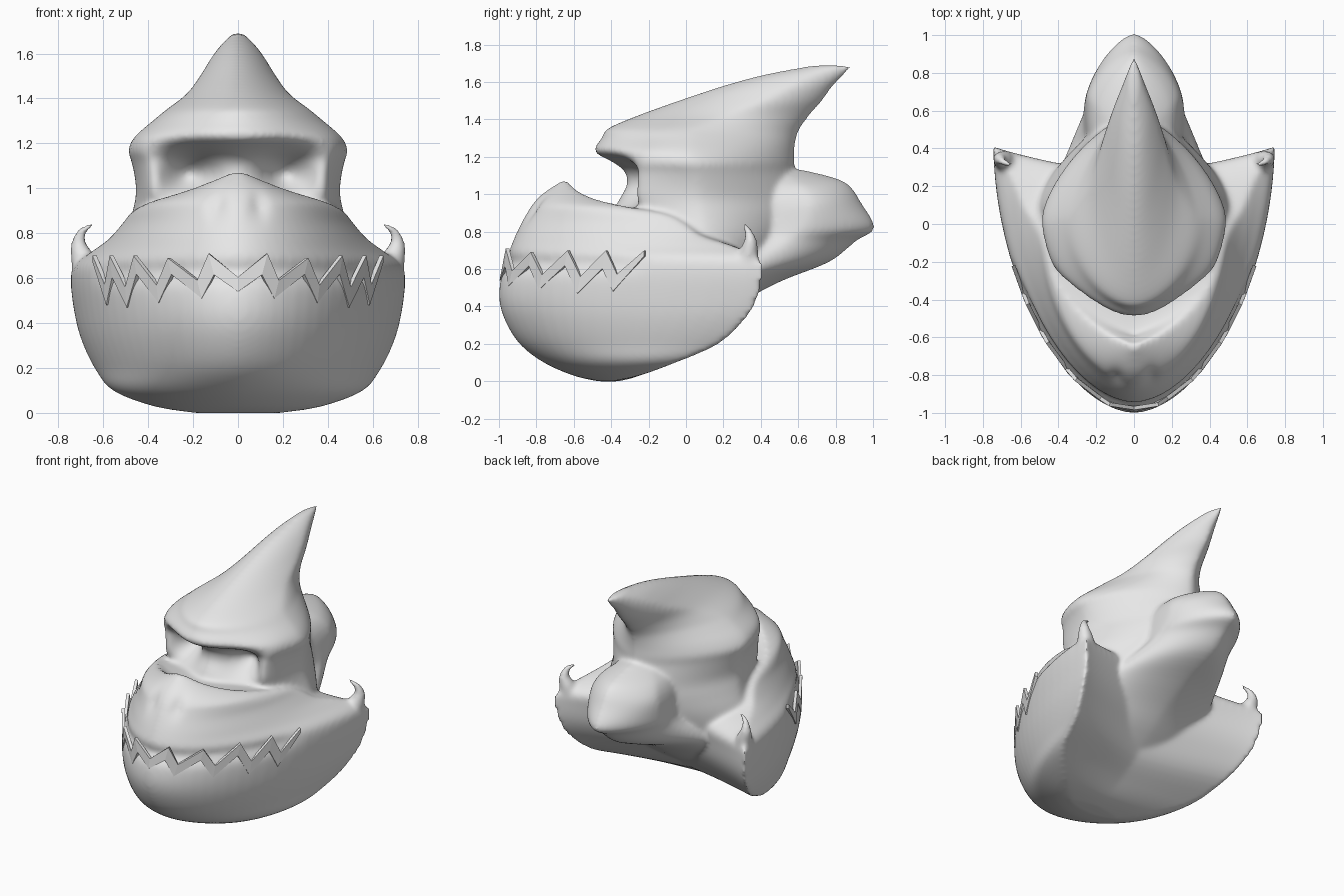
import bpy, bmesh, math
from mathutils import Vector

cube = bpy.data.objects.get("Cube")
if cube:
    bpy.data.objects.remove(cube, do_unlink=True)

grey = bpy.data.materials.new("plain_grey")
grey.use_nodes = True
colour = (0.8, 0.8, 0.8, 1)
grey.diffuse_color = colour
grey.node_tree.nodes["Principled BSDF"].inputs["Base Color"].default_value = colour


def spline(rows, steps=4):
    """Smooth interpolation through rows of numbers."""
    out = []
    for i in range(len(rows) - 1):
        a, b = rows[max(i - 1, 0)], rows[i]
        c, d = rows[i + 1], rows[min(i + 2, len(rows) - 1)]
        for s in range(steps):
            t = s / steps
            out.append([q + t / 2 * (r - p + t * (2 * p - 5 * q + 4 * r - u + t * (3 * (q - r) + u - p)))
                        for p, q, r, u in zip(a, b, c, d)])
    return out + [list(rows[-1])]


def outline(front, width, side, back, e_front, e_back, n=20):
    """Half outline from the front point, round the side, to the back point."""
    pts = []
    for end, e, order in ((front, e_front, range(n + 1)), (back, e_back, range(n - 1, -1, -1))):
        for i in order:
            a = math.pi / 2 * i / n
            c = max(math.cos(a), 0) ** (2 / e)
            pts.append((width * math.sin(a) ** (2 / e), side + (end - side) * c))
    return pts


def skin(bm, rings):
    loops = [[bm.verts.new(p) for p in ring] for ring in rings]
    for lo, hi in zip(loops, loops[1:]):
        for i in range(len(lo)):
            j = (i + 1) % len(lo)
            bm.faces.new((lo[i], lo[j], hi[j], hi[i]))
    bm.faces.new(loops[0][::-1])
    bm.faces.new(loops[-1])


def loft(bm, rows, e_front, e_back, shape=None):
    """Stack mirrored outlines; each row is height, front, width, side, back."""
    rings = []
    for z, front, width, side, back in spline(rows):
        half = outline(front, width, side, back, e_front, e_back)
        ring = half + [(-x, y) for x, y in half[-2:0:-1]]
        pts = [Vector((x, y, z)) for x, y in ring]
        rings.append([shape(p) for p in pts] if shape else pts)
    skin(bm, rings)


def bump(value, centre, spread):
    return math.exp(-((value - centre) / spread) ** 2)


def shape_jaw(p):
    # recessed mouth and two nostril dents
    if p.y < -0.2:
        inset = 0.035 * bump(p.z, 0.63, 0.04) * min(1, (-0.2 - p.y) * 5)
        p.x *= 1 - inset
        p.y *= 1 - inset
        if p.y < -0.6:
            p.y += 0.03 * bump(abs(p.x), 0.09, 0.03) * bump(p.z, 0.92, 0.06)
    return p


def shape_skull(p):
    # eye sockets between the nose bridge and the smooth outer rims
    if p.y < 0.06:
        x, level = abs(p.x), bump(p.z, 1.06, 0.1)
        rim = min(1, (0.06 - p.y) * 5) * bump(x, 0.42, 0.1) * bump(p.z, 1.04, 0.14)
        p.y += 0.14 * bump(x, 0.2, 0.1) * level - 0.17 * rim
    return p


bm = bmesh.new()

# jaw, cheeks and snout
jaw = [(0.0, -0.47, 0.2, -0.4, -0.36), (0.03, -0.6, 0.38, -0.25, -0.25),
       (0.1, -0.76, 0.56, -0.05, -0.13), (0.2, -0.89, 0.64, 0.18, 0.02),
       (0.33, -0.97, 0.7, 0.32, 0.12), (0.45, -1, 0.73, 0.39, 0.19),
       (0.58, -0.985, 0.745, 0.41, 0.23), (0.66, -0.96, 0.73, 0.39, 0.26),
       (0.72, -0.937, 0.65, 0.26, 0.28), (0.78, -0.912, 0.57, 0.07, 0.3),
       (0.85, -0.878, 0.51, -0.03, 0.3), (0.9, -0.85, 0.47, -0.14, 0.1),
       (0.94, -0.825, 0.39, -0.34, -0.52), (1, -0.77, 0.2, -0.54, -0.6),
       (1.075, -0.66, 0.02, -0.63, -0.64)]
loft(bm, jaw, 1.82, 1.12, shape_jaw)

# skull with brow and swept-back horn
skull = [(0.55, -0.5, 0.55, 0.08, 0.48), (0.75, -0.45, 0.515, 0.09, 0.58),
         (0.88, -0.4, 0.475, 0.08, 0.62),
         (0.97, -0.36, 0.455, 0.06, 0.62), (1.05, -0.32, 0.46, 0.06, 0.6),
         (1.12, -0.33, 0.475, 0.05, 0.58), (1.17, -0.39, 0.49, 0.03, 0.58),
         (1.23, -0.49, 0.46, 0.01, 0.58), (1.3, -0.45, 0.38, 0.02, 0.59),
         (1.35, -0.42, 0.32, 0.04, 0.61), (1.42, -0.26, 0.23, 0.2, 0.66),
         (1.5, -0.04, 0.17, 0.4, 0.73), (1.58, 0.2, 0.12, 0.55, 0.79),
         (1.64, 0.42, 0.075, 0.65, 0.85), (1.69, 0.68, 0.025, 0.8, 0.89)]
loft(bm, skull, 1.8, 1.45, shape_skull)

# broad neck flowing up into the rounded lobe behind the skull
lobe = [(0.2, -0.3, 0.52, -0.15, 0.0), (0.32, -0.1, 0.53, -0.02, 0.17), (0.44, 0, 0.5, 0.05, 0.33),
        (0.54, 0, 0.45, 0.15, 0.52), (0.64, 0, 0.36, 0.33, 0.77),
        (0.75, 0, 0.28, 0.52, 0.91), (0.82, 0, 0.265, 0.62, 1.01), (0.95, 0, 0.25, 0.66, 0.94),
        (1.03, 0, 0.21, 0.62, 0.89), (1.08, 0.1, 0.15, 0.56, 0.82), (1.13, 0.2, 0.07, 0.45, 0.63)]
loft(bm, lobe, 2, 1.5)

# curled hooks on the cheek corners: x, y, z, radius
hook = [(0.67, 0.32, 0.58, 0.06), (0.69, 0.335, 0.68, 0.055), (0.71, 0.345, 0.75, 0.036),
        (0.695, 0.33, 0.805, 0.022), (0.645, 0.31, 0.84, 0.012)]
for sign in (1, -1):
    path = spline(hook, 5)
    rings = []
    for i, (x, y, z, r) in enumerate(path):
        before, after = path[max(i - 1, 0)], path[min(i + 1, len(path) - 1)]
        along = (Vector(after[:3]) - Vector(before[:3])).normalized()
        u = along.cross(Vector((0, 1, 0))).normalized()
        v = along.cross(u)
        ring = []
        for k in range(12):
            a = math.tau * k / 12
            p = Vector((x, y, z)) + r * (math.cos(a) * u + math.sin(a) * v)
            ring.append((sign * p.x, p.y, p.z))
        rings.append(ring)
    skin(bm, rings)

bmesh.ops.recalc_face_normals(bm, faces=bm.faces)
mesh = bpy.data.meshes.new("head")
bm.to_mesh(mesh)
bm.free()
mesh.materials.append(grey)
head = bpy.data.objects.new("head", mesh)
bpy.context.collection.objects.link(head)

# fuse the parts into one sculpted skin
fuse = head.modifiers.new("fuse", 'REMESH')
fuse.mode = 'VOXEL'
fuse.voxel_size = 0.014
fuse.use_smooth_shade = True
soften = head.modifiers.new("soften", 'SMOOTH')
soften.factor = 0.5
soften.iterations = 12

# zigzag teeth ribbon wrapped round the mouth: x, z
zigzag = [(0, 0.54), (0.13, 0.71), (0.16, 0.51), (0.31, 0.69), (0.35, 0.49),
          (0.46, 0.7), (0.49, 0.47), (0.565, 0.7), (0.58, 0.48), (0.64, 0.7)]
zigzag = [(-x, z) for x, z in zigzag[:0:-1]] + zigzag
path = []
for x, z in zigzag:
    y = 0.4 - 1.385 * (1 - (abs(x) / 0.74) ** 1.82) ** (1 / 1.82)
    path.append(Vector((x * 1.012, y * 1.012, z)))
bm = bmesh.new()
edges = []
for i, p in enumerate(path):
    if 0 < i < len(path) - 1:
        a, b = (path[i - 1] - p).normalized(), (path[i + 1] - p).normalized()
        half = a.angle(b) / 2
        inner = p + (a + b).normalized() * min(0.04 / math.sin(half), 0.1)
    else:
        inner = p + Vector((0, 0, -0.03))
    pair = [bm.verts.new(p), bm.verts.new(inner)]
    edges.append(sorted(pair, key=lambda v: v.co.z))
for (a, b), (c, d) in zip(edges, edges[1:]):
    bm.faces.new((a, c, d, b))
mesh = bpy.data.meshes.new("teeth")
bm.to_mesh(mesh)
bm.free()
mesh.materials.append(grey)
teeth = bpy.data.objects.new("teeth", mesh)
bpy.context.collection.objects.link(teeth)
thick = teeth.modifiers.new("thickness", 'SOLIDIFY')
thick.thickness = 0.02
